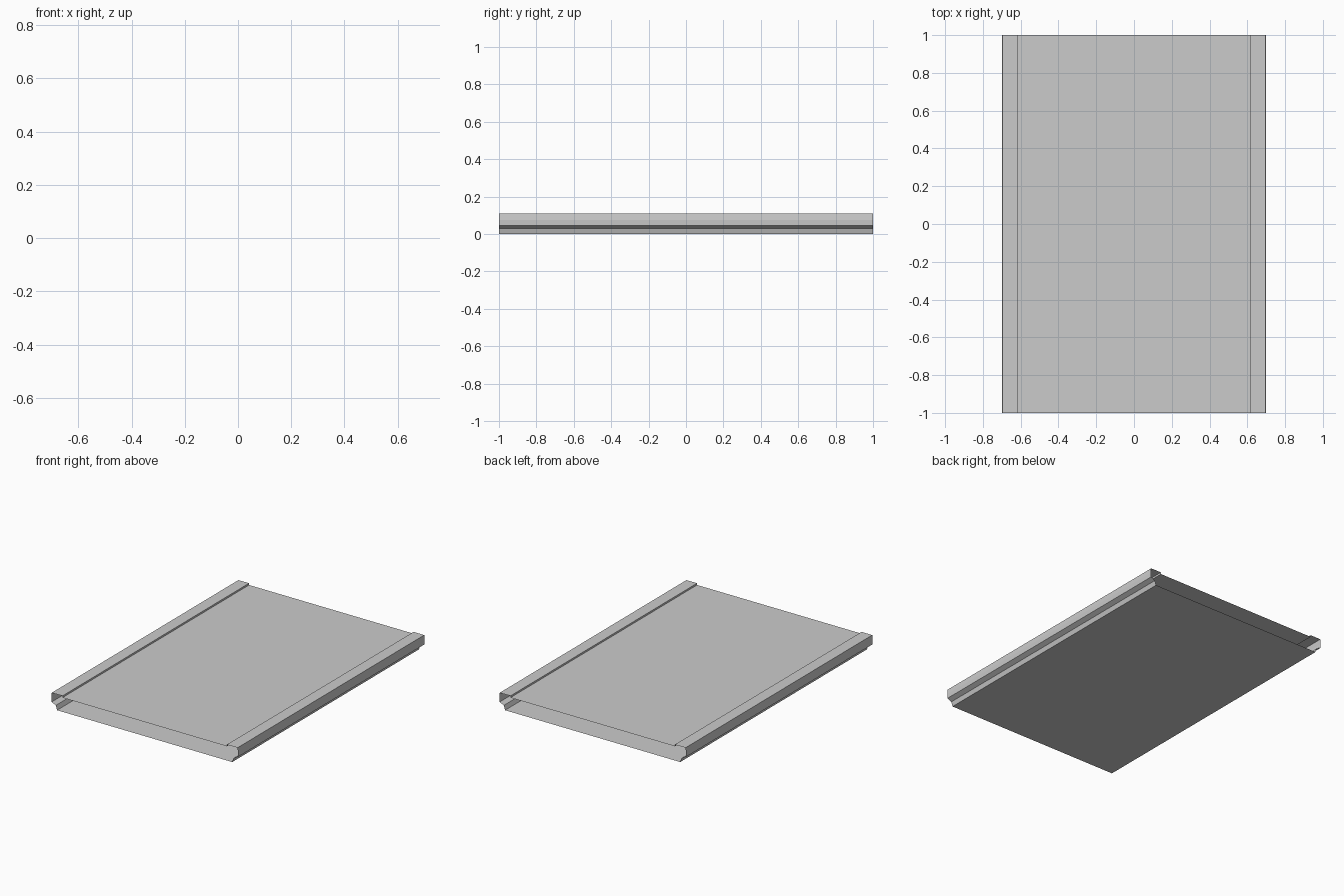
import bpy
import bmesh

if "Cube" in bpy.data.objects:
    bpy.data.objects.remove(bpy.data.objects["Cube"])

# Half cross-section (x, z), from the bottom edge round to the recessed top plate
half = [
    (0.657, 0.0),     # bottom corner
    (0.667, 0.03),    # lower wall
    (0.698, 0.045),   # undercut
    (0.70, 0.075),    # outer wall
    (0.697, 0.108),   # raised rim, outer
    (0.617, 0.108),   # raised rim, inner
    (0.617, 0.096),   # step down to the plate
]
# Mirror to a closed loop
loop = half + [(-x, z) for x, z in reversed(half)]

# Open-ended hollow panel: the loop swept along y without end caps
bm = bmesh.new()
front = [bm.verts.new((x, -1.0, z)) for x, z in loop]
back = [bm.verts.new((x, 1.0, z)) for x, z in loop]
n = len(loop)
for i in range(n):
    j = (i + 1) % n
    bm.faces.new((front[i], front[j], back[j], back[i]))
bmesh.ops.recalc_face_normals(bm, faces=bm.faces)

mesh = bpy.data.meshes.new("floor_panel")
bm.to_mesh(mesh)
bm.free()
panel = bpy.data.objects.new("floor_panel", mesh)
bpy.context.collection.objects.link(panel)
